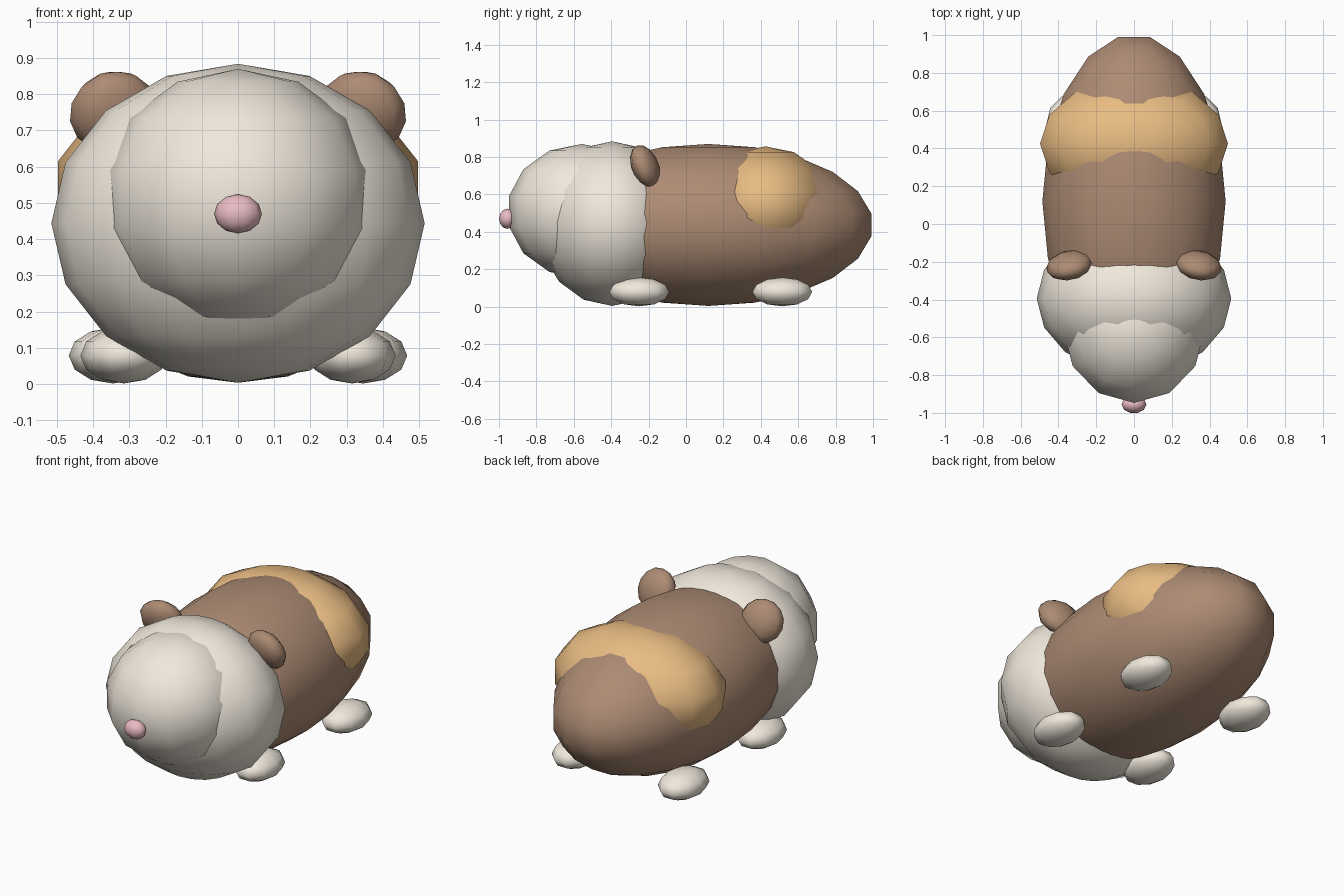
import bpy, bmesh
from math import radians
from mathutils import Matrix, Vector, Euler

if "Cube" in bpy.data.objects:
    bpy.data.objects.remove(bpy.data.objects["Cube"])


def material(name, srgb):
    m = bpy.data.materials.new(name)
    m.diffuse_color = [c ** 2.2 for c in srgb] + [1]
    m.use_nodes = True
    m.node_tree.nodes["Principled BSDF"].inputs["Base Color"].default_value = m.diffuse_color
    return m


BROWN = material("brown_fur", (0.67, 0.54, 0.45))
CREAM = material("cream_fur", (0.94, 0.91, 0.86))
TAN = material("tan_fur", (0.91, 0.73, 0.51))
PINK = material("pink_skin", (0.91, 0.73, 0.76))


def ellipsoid(name, mat, centre, radii, segments, rings, rot=(0, 0, 0)):
    bm = bmesh.new()
    bmesh.ops.create_uvsphere(bm, u_segments=segments, v_segments=rings, radius=1)
    # turn so a column of vertices lies on the x axis, then stretch and tilt
    bm.transform(Matrix.Rotation(radians(90), 4, 'Z'))
    bm.transform(Matrix.Diagonal((*radii, 1)))
    bm.transform(Euler([radians(a) for a in rot]).to_matrix().to_4x4())
    for f in bm.faces:
        f.smooth = True
    me = bpy.data.meshes.new(name)
    bm.to_mesh(me)
    bm.free()
    me.materials.append(mat)
    ob = bpy.data.objects.new(name, me)
    ob.location = Vector(centre)
    bpy.context.collection.objects.link(ob)
    return ob


# body, head, muzzle, back patch and nose
ellipsoid("body", BROWN, (0, 0.12, 0.437), (0.49, 0.893, 0.433), 18, 11)
ellipsoid("head", CREAM, (0, -0.395, 0.444), (0.515, 0.40, 0.44), 16, 8)
ellipsoid("muzzle", CREAM, (0, -0.557, 0.51), (0.385, 0.40, 0.36), 12, 7)
ellipsoid("back_patch", TAN, (0, 0.425, 0.545), (0.51, 0.36, 0.312), 14, 7)
ellipsoid("nose", PINK, (0, -0.955, 0.47), (0.066, 0.047, 0.054), 10, 6)

# ears and feet, one on each side
for side, s in (("right", 1), ("left", -1)):
    ellipsoid(side + "_ear", BROWN, (s * 0.342, -0.218, 0.75),
              (0.125, 0.07, 0.12), 10, 7, (22, 0, -s * 12))
    ellipsoid(side + "_front_foot", CREAM, (s * 0.315, -0.25, 0.079),
              (0.12, 0.168, 0.077), 10, 6)
    ellipsoid(side + "_back_foot", CREAM, (s * 0.345, 0.515, 0.079),
              (0.122, 0.168, 0.077), 10, 6)
